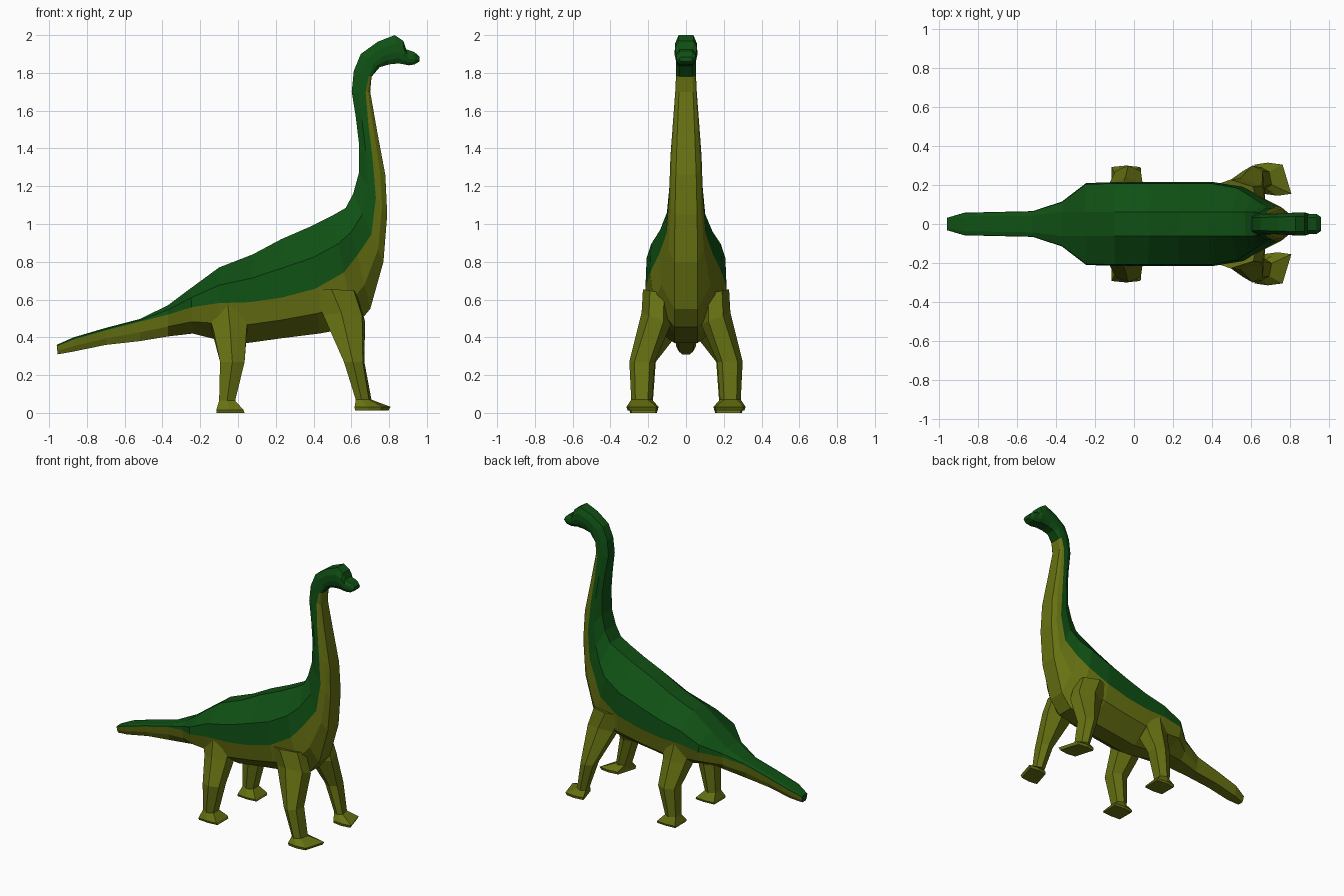
import bpy, bmesh
from mathutils import Vector


def material(name, rgb):
    m = bpy.data.materials.new(name)
    m.diffuse_color = (*rgb, 1)
    return m


GREEN = material("dark green hide", (0.005, 0.08, 0.007))
OLIVE = material("olive hide", (0.135, 0.165, 0.006))


def loft(name, rings, mats, olive_rule=None):
    """Skin a list of closed rings, cap both ends, colour by side index."""
    bm = bmesh.new()
    loops = [[bm.verts.new(p) for p in r] for r in rings]
    n = len(loops[0])
    for i, (a, b) in enumerate(zip(loops, loops[1:])):
        for k in range(n):
            f = bm.faces.new((a[k], a[(k + 1) % n], b[(k + 1) % n], b[k]))
            if olive_rule and olive_rule(i, k):
                f.material_index = 1
    bm.faces.new(loops[0])
    bm.faces.new(loops[-1])
    bmesh.ops.recalc_face_normals(bm, faces=bm.faces[:])
    me = bpy.data.meshes.new(name)
    bm.to_mesh(me)
    bm.free()
    for m in mats:
        me.materials.append(m)
    ob = bpy.data.objects.new(name, me)
    bpy.context.collection.objects.link(ob)
    return ob


# Sections: top x, top z, bottom x, bottom z, half width, colour line (0 top .. 1 bottom)
tail = [
    (-0.96, 0.36, -0.955, 0.31, 0.032, 0.15),
    (-0.87, 0.40, -0.87, 0.325, 0.058, 0.15),
    (-0.70, 0.45, -0.70, 0.36, 0.062, 0.15),
    (-0.52, 0.497, -0.52, 0.38, 0.066, 0.12),
    (-0.37, 0.57, -0.37, 0.405, 0.115, 0.30),
]
trunk = [
    (-0.25, 0.66, -0.24, 0.42, 0.21, 0.42),
    (-0.10, 0.77, -0.10, 0.385, 0.215, 0.49),
    (0.08, 0.84, 0.05, 0.37, 0.215, 0.54),
    (0.23, 0.92, 0.23, 0.395, 0.215, 0.59),
    (0.38, 0.985, 0.43, 0.42, 0.215, 0.58),
    (0.50, 1.045, 0.62, 0.455, 0.19, 0.51),
    (0.57, 1.085, 0.70, 0.55, 0.145, 0.47),
]
neck = [
    (0.61, 1.16, 0.77, 0.80, 0.105, 0.60),
    (0.64, 1.27, 0.79, 1.05, 0.09, 0.60),
    (0.64, 1.43, 0.78, 1.26, 0.083, 0.52),
    (0.623, 1.57, 0.735, 1.50, 0.07, 0.60),
    (0.602, 1.70, 0.70, 1.70, 0.057, 0.75),
    (0.613, 1.81, 0.707, 1.78, 0.053, 0.85),
]
head = [
    (0.65, 1.90, 0.75, 1.83, 0.052, 0.7),
    (0.74, 1.965, 0.80, 1.845, 0.055, 0.6),
    (0.83, 2.00, 0.85, 1.85, 0.06, 0.6),
    (0.875, 1.97, 0.88, 1.845, 0.06, 0.6),
    (0.89, 1.925, 0.905, 1.84, 0.052, 0.6),
    (0.935, 1.91, 0.935, 1.845, 0.052, 0.6),
    (0.96, 1.885, 0.96, 1.86, 0.036, 0.6),
]


def body_ring(tx, tz, bx, bz, w, t):
    top, bot = Vector((tx, 0, tz)), Vector((bx, 0, bz))
    end = min(0.65 * w, 0.062)
    half = [(0, end), (0.5 * t, 0.97 * w), (t, w),
            (t + 0.55 * (1 - t), 0.9 * w), (1, end)]
    side = [(top.lerp(bot, u), y) for u, y in half]
    return ([p + Vector((0, y, 0)) for p, y in side]
            + [p - Vector((0, y, 0)) for p, y in reversed(side)])


# Body, neck and head in one skin: olive below the colour line, head all green
sections = tail + trunk + neck + head
head_start = len(tail + trunk + neck) - 1
loft("body_neck_and_head", [body_ring(*s) for s in sections], [GREEN, OLIVE],
     lambda i, k: 2 <= k <= 6 and i < head_start)


def leg_ring(x0, x1, y0, y1, z, c, slope, skew, s):
    """Six-sided ring; c narrows front and back, slope tilts it, skew turns it in."""
    dy, xm, ym = (y1 - y0) * c, (x0 + x1) / 2, (y0 + y1) / 2
    pts = [(x0, y0 + dy), (xm, y0), (x1, y0 + dy),
           (x1, y1 - dy), (xm, y1), (x0, y1 - dy)]
    return [(x - skew * (y - ym), s * y, z + slope * (y - ym)) for x, y in pts]


# Legs: back x, front x, inner y, outer y, z, corner cut, slope, skew
hind_leg = [
    (-0.17, 0.06, 0.06, 0.21, 0.56, 0.25, 0.3, 0),
    (-0.13, 0.045, 0.07, 0.245, 0.42, 0.25, 0.4, 0),
    (-0.095, 0.035, 0.16, 0.30, 0.27, 0.20, 0, 0),
    (-0.10, -0.015, 0.175, 0.285, 0.065, 0.20, 0, 0),
    (-0.115, 0.03, 0.15, 0.30, 0.015, 0.05, 0, 0),
    (-0.115, 0.035, 0.155, 0.295, 0.0, 0.05, 0, 0),
]
front_leg = [
    (0.40, 0.62, 0.08, 0.228, 0.64, 0.25, 0.2, 0.2),
    (0.46, 0.665, 0.08, 0.235, 0.50, 0.25, 0.4, 0.2),
    (0.565, 0.665, 0.165, 0.30, 0.27, 0.20, 0, 0.1),
    (0.63, 0.70, 0.18, 0.29, 0.07, 0.20, 0, 0.2),
    (0.64, 0.785, 0.145, 0.315, 0.032, 0.06, 0, 0.3),
    (0.64, 0.775, 0.15, 0.31, 0.013, 0.06, 0, 0.3),
]
for name, rows in (("hind_leg", hind_leg), ("front_leg", front_leg)):
    for side, s in (("left", 1), ("right", -1)):
        loft(f"{side}_{name}", [leg_ring(*r, s) for r in rows], [OLIVE])
